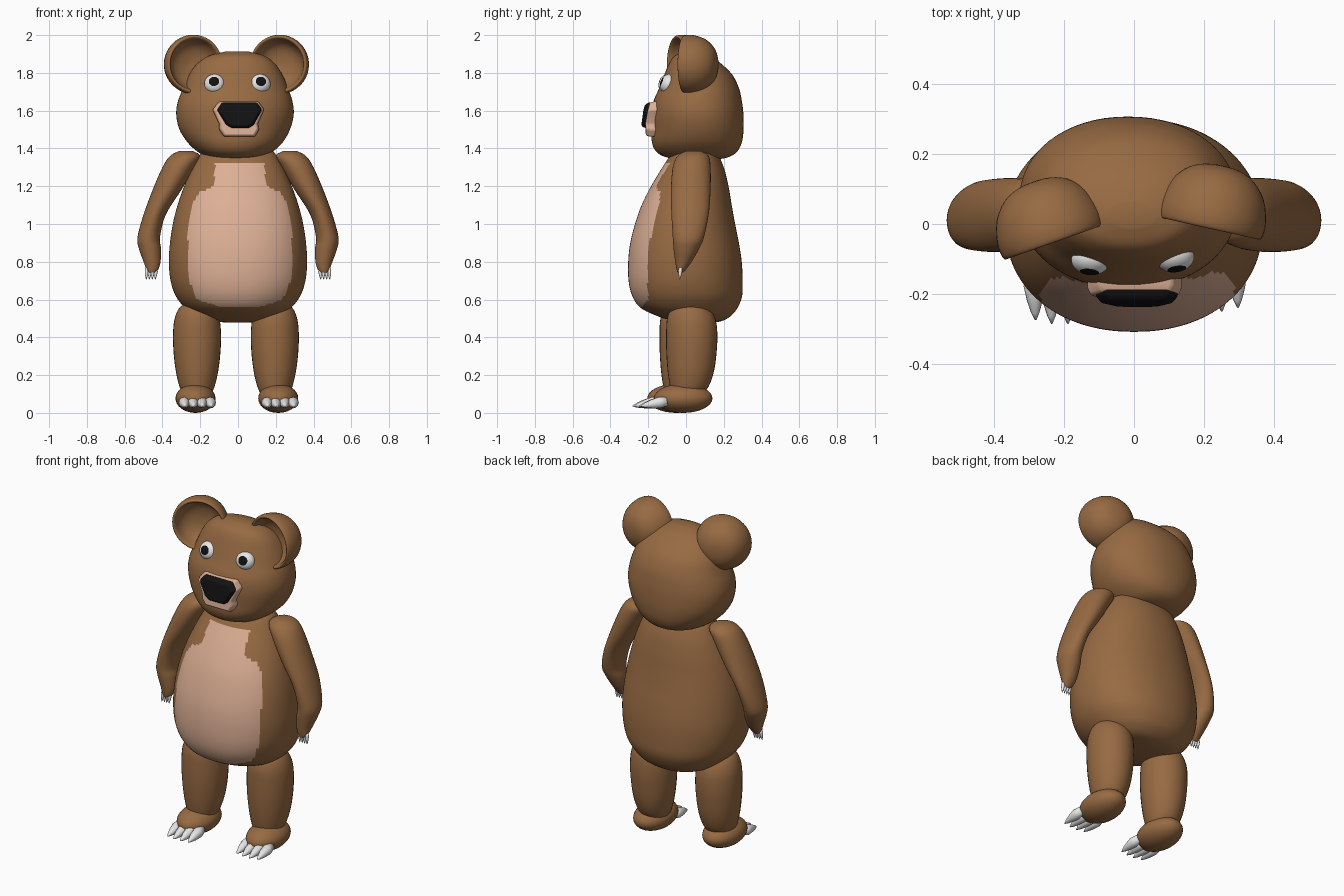
import bpy, bmesh
from math import sin, cos, pi, radians
from mathutils import Matrix, Vector

default = bpy.data.objects.get("Cube")
if default:
    bpy.data.objects.remove(default, do_unlink=True)


def material(name, r, g, b):
    m = bpy.data.materials.new(name)
    m.use_nodes = True
    m.diffuse_color = (r, g, b, 1)
    m.node_tree.nodes["Principled BSDF"].inputs["Base Color"].default_value = (r, g, b, 1)
    return m


BROWN = material("brown_fur", .31, .145, .055)
TAN = material("tan_fur", .72, .43, .30)
WHITE = material("white", .8, .8, .8)
BLACK = material("black", .006, .006, .006)


def finish(name, bm, mats, rule=None, matrix=None):
    """Turn a bmesh into a smooth object; rule picks the material per face centre."""
    bmesh.ops.recalc_face_normals(bm, faces=bm.faces)
    for f in bm.faces:
        f.smooth = True
        if rule:
            f.material_index = int(rule(f.calc_center_median()))
    if matrix:
        bm.transform(matrix)
    mesh = bpy.data.meshes.new(name)
    bm.to_mesh(mesh)
    bm.free()
    for m in mats:
        mesh.materials.append(m)
    ob = bpy.data.objects.new(name, mesh)
    bpy.context.collection.objects.link(ob)
    return ob


def skin(rings):
    """Bridge a list of closed point rings and cap both ends."""
    bm = bmesh.new()
    rows = [[bm.verts.new(p) for p in ring] for ring in rings]
    n = len(rows[0])
    for a, b in zip(rows, rows[1:]):
        for i in range(n):
            j = (i + 1) % n
            bm.faces.new((a[i], a[j], b[j], b[i]))
    bm.faces.new(rows[0])
    bm.faces.new(rows[-1])
    return bm


def spline(points, steps):
    """Smooth interpolation through the given stations."""
    pts = [Vector(p) for p in points]
    ext = [pts[0]] + pts + [pts[-1]]
    out = []
    for a, b, c, d in zip(ext, ext[1:], ext[2:], ext[3:]):
        for k in range(steps):
            t = k / steps
            out.append(b + (c - a) * (t / 2) + (a * 2 - b * 5 + c * 4 - d) * (t * t / 2)
                       + (b * 3 - a - c * 3 + d) * (t ** 3 / 2))
    return out + [pts[-1]]


def body(stations, steps=4, seg=32, power=2.0):
    """Loft stations (z, x min, x max, y front, y back) as rounded rings."""
    def bend(v):
        return (1 if v > 0 else -1) * abs(v) ** (2 / power)
    rings = []
    for z, x0, x1, y0, y1 in spline(stations, steps):
        rings.append([((x0 + x1) / 2 + (x1 - x0) / 2 * bend(cos(2 * pi * i / seg)),
                       (y0 + y1) / 2 + (y1 - y0) / 2 * bend(sin(2 * pi * i / seg)), z)
                      for i in range(seg)])
    return skin(rings)


def claw(name, base, tip, radius):
    base, tip = Vector(base), Vector(tip)
    axis = tip - base
    stations = [(0, .75), (.3, 1), (.6, .75), (.85, .4), (1, .08)]
    rings = [[(r * radius * cos(i * pi / 6), r * radius * sin(i * pi / 6), t * axis.length)
              for i in range(12)] for t, r in stations]
    turn = axis.to_track_quat('Z', 'Y').to_matrix().to_4x4()
    finish(name, skin(rings), [WHITE], matrix=Matrix.Translation(base) @ turn)


# Torso with a light belly patch
torso = [(.478, .06, .0, .15), (.49, .17, -.08, .2), (.52, .235, -.17, .245), (.56, .285, -.245, .275),
         (.62, .33, -.285, .297), (.7, .357, -.304, .3), (.8, .366, -.306, .295), (.9, .36, -.295, .28),
         (1.0, .345, -.27, .26), (1.1, .32, -.235, .242), (1.2, .285, -.185, .225), (1.3, .24, -.125, .2),
         (1.38, .19, -.07, .16), (1.41, .12, -.03, .1)]
patch = [(.56, .1), (.6, .225), (.7, .27), (.95, .277), (1.1, .255), (1.17, .21), (1.2, .14), (1.32, .13)]


def on_patch(c):
    if c.y > -.05:
        return False
    for (z0, w0), (z1, w1) in zip(patch, patch[1:]):
        if z0 <= c.z <= z1:
            return abs(c.x - .01) < w0 + (w1 - w0) * (c.z - z0) / (z1 - z0)
    return False


finish("torso", body([(z, -w, w, a, b) for z, w, a, b in torso], 8, 128, 2.15), [BROWN, TAN], on_patch)

# Head
head = [(1.342, -.08, .06, -.02, .16), (1.352, -.15, .13, -.1, .22), (1.38, -.21, .18, -.155, .268),
        (1.43, -.265, .235, -.18, .295), (1.5, -.31, .275, -.182, .305), (1.58, -.327, .295, -.182, .304),
        (1.65, -.318, .288, -.172, .296), (1.72, -.29, .265, -.142, .28), (1.79, -.26, .235, -.115, .245),
        (1.85, -.215, .195, -.09, .185), (1.89, -.155, .14, -.06, .125), (1.912, -.07, .06, -.01, .06)]
finish("head", body(head, 5, 64, 2.15), [BROWN])

# Cupped ears, turned profile around the facing axis
ear = [(.006, .165), (.05, .16), (.095, .14), (.135, .095), (.155, .035), (.155, -.005),
       (.147, -.018), (.136, -.008), (.125, .025), (.1, .06), (.06, .08), (.006, .088)]
for side, x, y, yaw in (("right", -.232, -.035, .34), ("left", .217, .005, -.22)):
    rings = [[(r * cos(i * pi / 20), d, r * sin(i * pi / 20)) for i in range(40)] for r, d in spline(ear, 3)]
    place = Matrix.Translation((x, y, 1.845)) @ Matrix.Rotation(yaw, 4, 'Z')
    finish(side + "_ear", skin(rings), [BROWN], matrix=place)

# Eyes: flattened balls whose front cap is the pupil
for side, x, y, yaw in (("right", -.124, -.104, -.1), ("left", .117, -.096, .15)):
    bm = bmesh.new()
    bmesh.ops.create_uvsphere(bm, u_segments=32, v_segments=18, radius=1)
    place = (Matrix.Translation((x, y, 1.743)) @ Matrix.Rotation(yaw, 4, 'Z')
             @ Matrix.Rotation(radians(70), 4, 'X') @ Matrix.Diagonal((.055, .052, .04, 1)))
    finish(side + "_eye", bm, [WHITE, BLACK], lambda c: c.z > cos(pi / 6), place)


# Muzzle and nose: soft prisms pushed forward from the face
def snout(name, outline, layers, mat):
    cx = sum(p[0] for p in outline) / len(outline)
    cz = sum(p[1] for p in outline) / len(outline)
    rings = [[(cx + (x - cx) * s, y + .25 * max(0, z - 1.57), cz + (z - cz) * s) for x, z in outline]
             for y, s in layers]
    ob = finish(name, skin(rings), [mat])
    bevel = ob.modifiers.new("soft_edges", 'BEVEL')
    bevel.width = .008
    bevel.segments = 3
    bpy.context.view_layer.objects.active = ob
    ob.select_set(True)
    bpy.ops.object.shade_smooth_by_angle(angle=radians(40))
    ob.select_set(False)


snout("muzzle", [(-.1, 1.648), (.11, 1.648), (.138, 1.605), (.105, 1.53), (.112, 1.5), (.09, 1.462),
                 (-.075, 1.462), (-.1, 1.5), (-.1, 1.53), (-.135, 1.605)],
      [(-.12, 1), (-.19, 1), (-.213, .93)], TAN)
snout("nose", [(-.085, 1.643), (.102, 1.643), (.128, 1.605), (.085, 1.525), (.06, 1.508),
               (-.035, 1.508), (-.065, 1.525), (-.112, 1.605)],
      [(-.15, 1), (-.215, 1), (-.236, .84)], BLACK)

# Limbs: stations given for one side, mirrored by s; dy staggers the stance
arm = [(.742, .44, .472, -.045, -.015), (.76, .422, .485, -.05, 0), (.8, .41, .5, -.057, .03),
       (.87, .408, .525, -.066, .07), (.93, .413, .532, -.07, .095), (1.05, .382, .5, -.077, .12),
       (1.18, .3, .452, -.08, .13), (1.3, .23, .4, -.07, .13), (1.36, .2, .36, -.045, .12),
       (1.387, .24, .31, 0, .08)]
leg = [(.09, -.07, .07, -.07, .08), (.14, -.093, .093, -.085, .12), (.22, -.112, .112, -.097, .148),
       (.32, -.124, .124, -.104, .162), (.42, -.127, .127, -.105, .166), (.5, -.118, .118, -.1, .155),
       (.56, -.09, .09, -.075, .12), (.592, -.035, .035, -.02, .06)]

for side, s, hip, dy in (("right", -1, -.217, -.035), ("left", 1, .195, 0)):
    finish(side + "_arm", body([(z, s * a, s * b, c, d) for z, a, b, c, d in arm], 5, 32), [BROWN])
    for k in range(4):
        x = s * (.434 + .016 * k)
        claw(f"{side}_hand_claw_{k + 1}", (x, -.028, .77), (x + s * .004, -.034, .705), .0105)

    finish(side + "_leg", body([(z, a + hip, b + hip, c + dy, d + dy) for z, a, b, c, d in leg], 5, 32), [BROWN])

    foot_x = hip + (.018 if s > 0 else -.008)
    bm = bmesh.new()
    bmesh.ops.create_uvsphere(bm, u_segments=32, v_segments=16, radius=1)
    place = Matrix.Translation((foot_x, -.015 + dy, .077)) @ Matrix.Diagonal((.106, .155, .077, 1))
    finish(side + "_foot", bm, [BROWN], matrix=place)
    for k in range(4):
        off = (k - 1.5) * .046
        reach = .25 - 2.5 * off * off
        claw(f"{side}_toe_claw_{k + 1}", (foot_x + .008 + off, dy - .1, .062),
             (foot_x + .014 + off, dy - reach, .036), .03)
